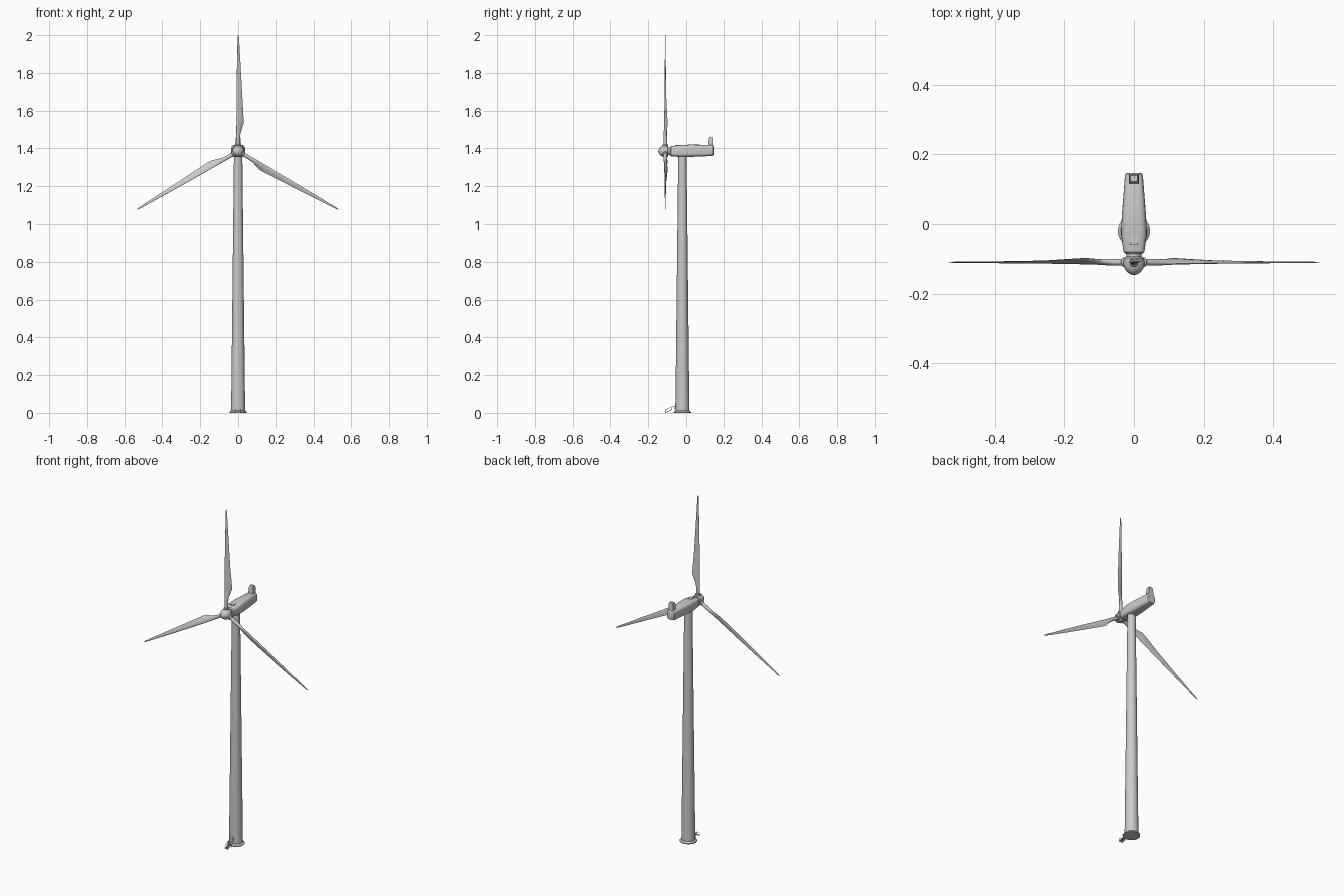
import bpy, bmesh
from math import sin, cos, pi, radians, copysign
from mathutils import Matrix, Vector

if "Cube" in bpy.data.objects:
    bpy.data.objects.remove(bpy.data.objects["Cube"])

HUB = Vector((0, -0.11, 1.385))
TOWER_Y = -0.02


def finish(name, bm, smooth=True):
    bmesh.ops.recalc_face_normals(bm, faces=bm.faces)
    me = bpy.data.meshes.new(name)
    bm.to_mesh(me)
    bm.free()
    ob = bpy.data.objects.new(name, me)
    bpy.context.collection.objects.link(ob)
    if smooth:
        bpy.context.view_layer.objects.active = ob
        ob.select_set(True)
        bpy.ops.object.shade_smooth_by_angle(angle=radians(35))
        ob.select_set(False)
    return ob


def loft(name, rings, smooth=True, matrix=None):
    """Skin a list of closed rings and cap both ends."""
    bm = bmesh.new()
    loops = [[bm.verts.new(p) for p in r] for r in rings]
    n = len(loops[0])
    for a, b in zip(loops, loops[1:]):
        for i in range(n):
            j = (i + 1) % n
            bm.faces.new((a[i], a[j], b[j], b[i]))
    bm.faces.new(loops[0])
    bm.faces.new(loops[-1])
    if matrix:
        bm.transform(matrix)
    return finish(name, bm, smooth)


def lathe(name, profile, matrix, n=32):
    """Revolve (radius, height) pairs around local z."""
    return loft(name, [[(r * cos(2 * pi * i / n), r * sin(2 * pi * i / n), z)
                        for i in range(n)] for r, z in profile], matrix=matrix)


def box(name, size, loc, rot_x=0):
    bm = bmesh.new()
    bmesh.ops.create_cube(bm, size=1, matrix=Matrix.Translation(loc)
                          @ Matrix.Rotation(rot_x, 4, 'X') @ Matrix.Diagonal((*size, 1)))
    return finish(name, bm, False)


def rod(name, a, b, r, n=8):
    a, b = Vector(a), Vector(b)
    m = Matrix.Translation(a) @ (b - a).to_track_quat('Z', 'Y').to_matrix().to_4x4()
    return lathe(name, [(r, 0), (r, (b - a).length)], m, n)


# Tower with foundation flange and yaw collar
at_tower = Matrix.Translation((0, TOWER_Y, 0))
lathe("tower", [(0.037, 0.0), (0.022, 1.365)], at_tower, 40)
lathe("base_flange", [(0.046, 0), (0.046, 0.005), (0.038, 0.012)], at_tower, 40)
lathe("yaw_collar", [(0.0235, 1.352), (0.0235, 1.37)], at_tower, 40)

# Nacelle: rounded-box sections (y, half width, bottom, top)
sections = [(-0.086, 0.024, 1.364, 1.405), (-0.080, 0.030, 1.358, 1.411),
            (-0.030, 0.037, 1.355, 1.418), (0.02, 0.035, 1.355, 1.420),
            (0.135, 0.026, 1.360, 1.419), (0.144, 0.024, 1.362, 1.416),
            (0.147, 0.020, 1.366, 1.411)]
rings = []
for y, w, lo, hi in sections:
    ring = []
    for i in range(32):
        c, s = cos(2 * pi * i / 32), sin(2 * pi * i / 32)
        ring.append((w * copysign(abs(c) ** 0.55, c), y,
                     (lo + hi) / 2 + (hi - lo) / 2 * copysign(abs(s) ** 0.55, s)))
    rings.append(ring)
loft("nacelle", rings)

# Rear cooler box, slightly tapered
loft("cooler", [[(sx * w, y0 if sy < 0 else y1, z)
                 for sx, sy in ((-1, -1), (1, -1), (1, 1), (-1, 1))]
                for z, w, y0, y1 in ((1.41, 0.015, 0.115, 0.143), (1.43, 0.015, 0.117, 0.143),
                                     (1.452, 0.013, 0.119, 0.142), (1.460, 0.010, 0.122, 0.140))],
     smooth=False)

# Hub spinner and main shaft, revolved along -y
to_front = Matrix.Translation(HUB) @ Matrix.Rotation(pi / 2, 4, 'X')
lathe("spinner", [(0.024, -0.016), (0.029, -0.012), (0.030, 0.004), (0.028, 0.015),
                  (0.022, 0.026), (0.013, 0.033), (0.003, 0.037)], to_front)
lathe("main_shaft", [(0.021, -0.028), (0.021, -0.01)], to_front)

# Blade stations: radius, leading x, trailing x, thickness, twist, roundness
stations = [(0.02, -0.010, 0.010, 0.020, 0, 1), (0.065, -0.010, 0.010, 0.019, 10, 1),
            (0.095, -0.010, 0.013, 0.017, 20, 0.7), (0.120, -0.010, 0.022, 0.014, 25, 0.3),
            (0.145, -0.010, 0.031, 0.012, 24, 0), (0.170, -0.010, 0.031, 0.011, 21, 0),
            (0.280, -0.009, 0.023, 0.008, 13, 0), (0.420, -0.007, 0.015, 0.006, 7, 0),
            (0.560, -0.004, 0.007, 0.004, 3, 0), (0.605, -0.003, 0.004, 0.003, 1, 0),
            (0.615, -0.001, 0.001, 0.001, 0, 0)]


def blade_ring(z, x0, x1, t, twist, roundness, n=20):
    rot = Matrix.Rotation(radians(twist), 3, 'Z')
    pts = []
    for i in range(n):
        a = 2 * pi * i / n
        u = (1 - cos(a)) / 2                      # 0 leading, 1 trailing
        taper = roundness + (1 - roundness) * 1.3 * (1 - u) ** 0.6
        pts.append(rot @ Vector((x0 + (x1 - x0) * u, t / 2 * sin(a) * taper, z)))
    return pts


for k in range(3):
    m = Matrix.Translation(HUB) @ Matrix.Rotation(k * 2 * pi / 3, 4, 'Y')
    loft(f"blade_{k + 1}", [blade_ring(*s) for s in stations], matrix=m)
    lathe(f"blade_socket_{k + 1}", [(0.014, 0.0), (0.014, 0.034), (0.012, 0.036)], m, 24)

# Nacelle roof hatch and sensors
box("roof_hatch", (0.022, 0.03, 0.004), (0, -0.045, 1.417))
for s in (-1, 1):
    rod("wind_sensor", (s * 0.009, 0.128, 1.45), (s * 0.009, 0.128, 1.464), 0.0012)

# Door, landing, steps and railings at the tower foot
box("door", (0.018, 0.006, 0.034), (0, -0.0555, 0.034))
box("landing", (0.022, 0.02, 0.002), (0, -0.066, 0.018))
for i in range(5):
    box("step", (0.022, 0.007, 0.0015), (0, -0.079 - i * 0.007, 0.015 - i * 0.0032))
for s in (-1, 1):
    x = s * 0.011
    rod("stringer", (x, -0.075, 0.017), (x, -0.112, 0.001), 0.0012)
    rod("landing_rail", (x, -0.055, 0.032), (x, -0.076, 0.032), 0.0008)
    rod("stair_rail", (x, -0.076, 0.032), (x, -0.110, 0.016), 0.0008)
    for y, z in ((-0.060, 0.018), (-0.076, 0.017), (-0.110, 0.002)):
        rod("rail_post", (x, y, z), (x, y, z + 0.015), 0.0008)
    rod("landing_leg", (x, -0.074, 0), (x, -0.074, 0.018), 0.001)
